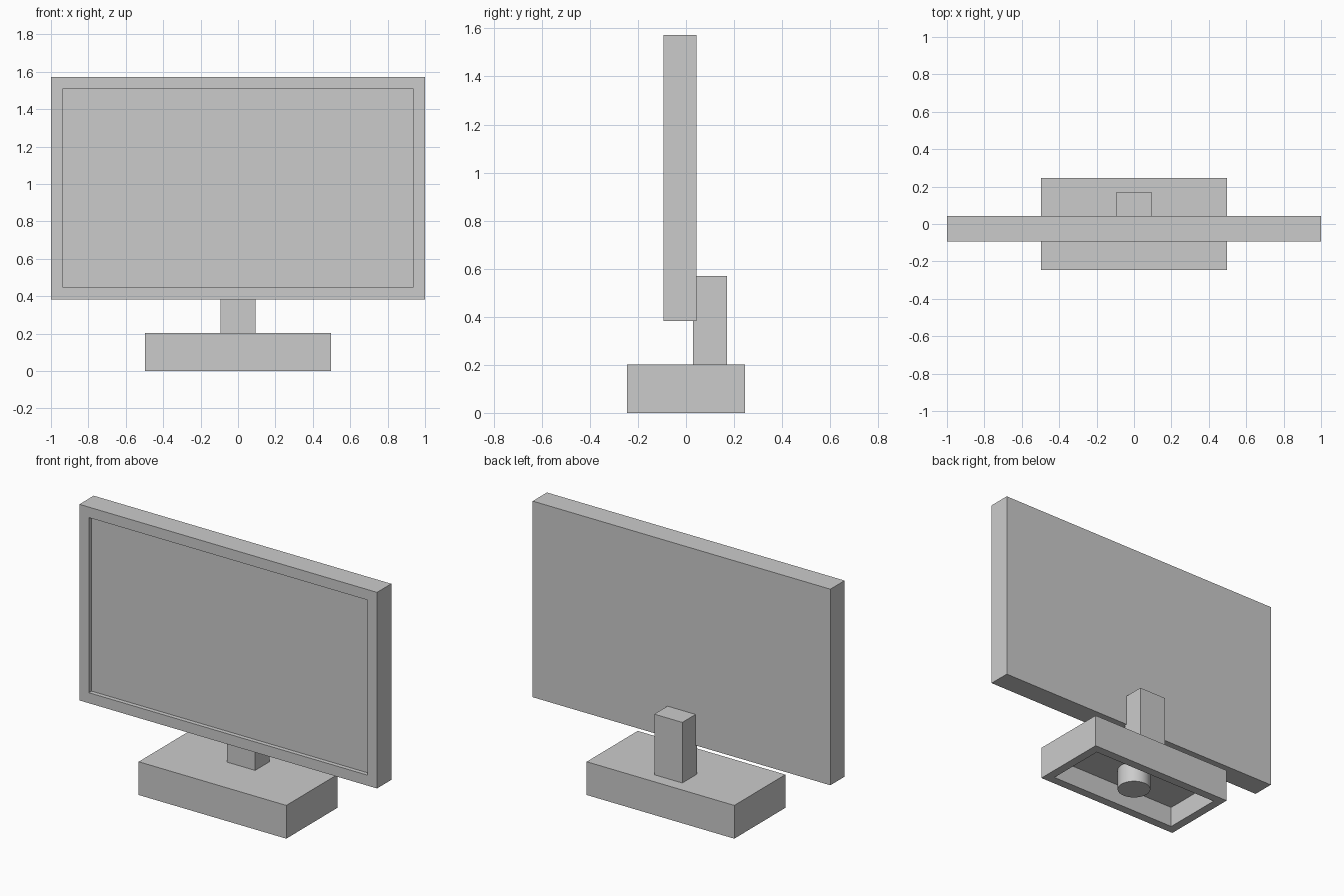
import bpy
import bmesh
from mathutils import Vector

if "Cube" in bpy.data.objects:
    bpy.data.objects.remove(bpy.data.objects["Cube"], do_unlink=True)

grey = bpy.data.materials.new("plain_grey")
grey.use_nodes = True
colour = (0.6, 0.6, 0.6, 1.0)
grey.diffuse_color = colour
grey.node_tree.nodes["Principled BSDF"].inputs["Base Color"].default_value = colour


def box(name, low, high, pocket=None, margin=0.0, depth=0.0):
    """Box between two corners, with an optional pocket sunk into the face facing `pocket`."""
    low, high = Vector(low), Vector(high)
    bm = bmesh.new()
    bmesh.ops.create_cube(bm, size=1.0)
    bmesh.ops.scale(bm, vec=high - low, verts=bm.verts)
    bmesh.ops.translate(bm, vec=(low + high) / 2, verts=bm.verts)
    if pocket:
        direction = Vector(pocket)
        bm.normal_update()
        face = max(bm.faces, key=lambda f: f.normal.dot(direction))
        # Rim first, then straight pocket walls
        bmesh.ops.inset_region(bm, faces=[face], thickness=margin)
        floor = bmesh.ops.extrude_discrete_faces(bm, faces=[face])["faces"][0]
        bmesh.ops.translate(bm, vec=-direction * depth, verts=floor.verts)
    bmesh.ops.recalc_face_normals(bm, faces=bm.faces)
    mesh = bpy.data.meshes.new(name)
    bm.to_mesh(mesh)
    bm.free()
    mesh.materials.append(grey)
    obj = bpy.data.objects.new(name, mesh)
    bpy.context.collection.objects.link(obj)
    return obj


# Display panel with its recessed screen
box("display_panel", (-1, -0.094, 0.382), (1, 0.043, 1.573),
    pocket=(0, -1, 0), margin=0.09, depth=0.026)

# Upright behind the panel
box("stand_neck", (-0.094, 0.03, 0.2), (0.094, 0.17, 0.57))

# Foot, hollow from below
box("stand_base", (-0.496, -0.245, 0), (0.496, 0.245, 0.202),
    pocket=(0, 0, -1), margin=0.076, depth=0.127)

# Round post inside the hollow foot
bpy.ops.mesh.primitive_cylinder_add(vertices=32, radius=0.095, depth=0.14,
                                    location=(0, 0, 0.07))
post = bpy.context.object
post.name = "base_post"
post.data.materials.append(grey)
bpy.ops.object.shade_smooth_by_angle()
